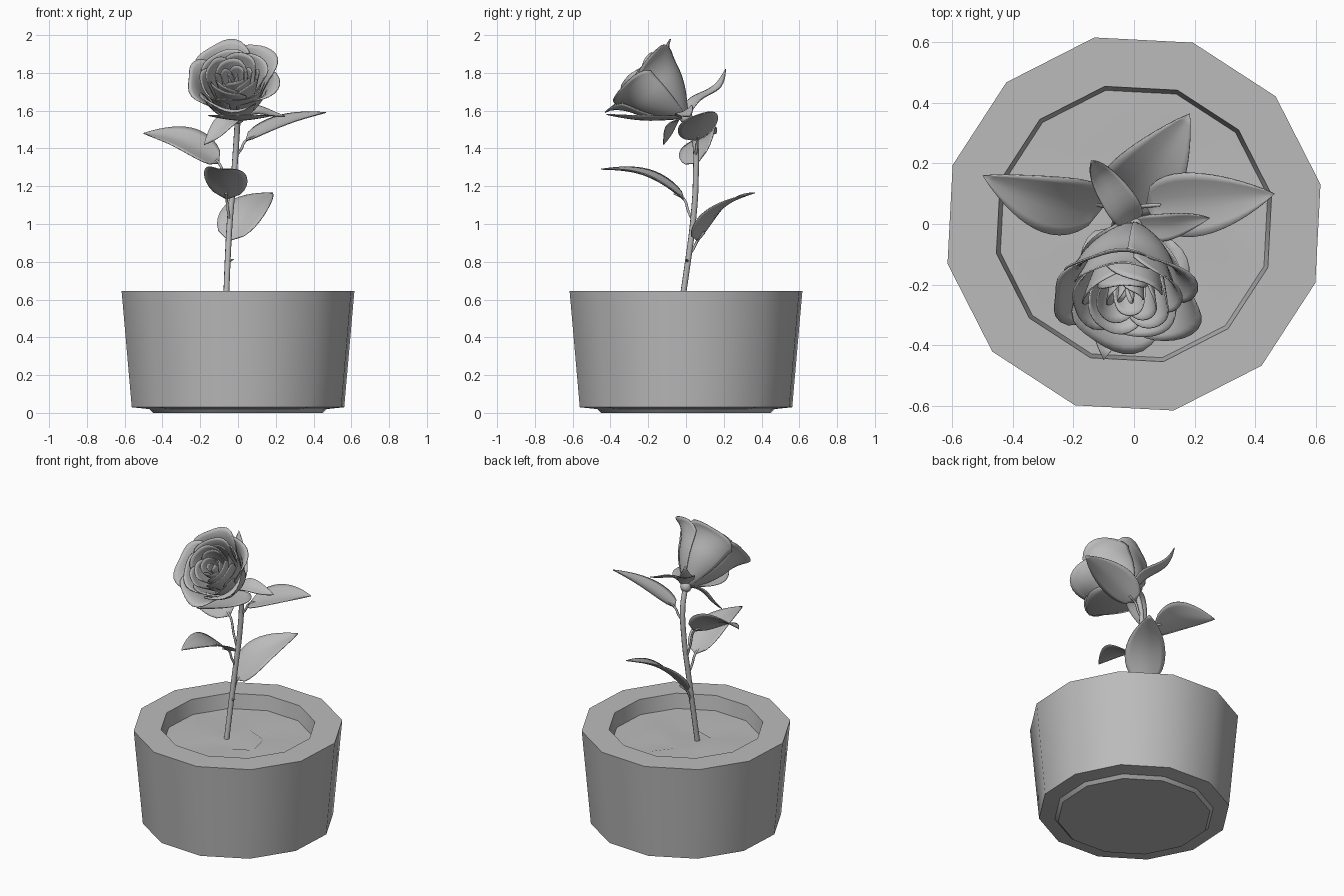
import bpy, bmesh, math
from mathutils import Vector as V

cube = bpy.data.objects.get("Cube")
if cube:
    bpy.data.objects.remove(cube, do_unlink=True)

grey = bpy.data.materials.new("plain grey")
grey.use_nodes = True
grey.diffuse_color = (0.5, 0.5, 0.5, 1)
grey.node_tree.nodes["Principled BSDF"].inputs["Base Color"].default_value = (0.5, 0.5, 0.5, 1)


def finish(name, bm, angle=40, thickness=0):
    mesh = bpy.data.meshes.new(name)
    bm.to_mesh(mesh)
    bm.free()
    mesh.materials.append(grey)
    ob = bpy.data.objects.new(name, mesh)
    bpy.context.collection.objects.link(ob)
    bpy.ops.object.select_all(action='DESELECT')
    ob.select_set(True)
    bpy.context.view_layer.objects.active = ob
    bpy.ops.object.shade_smooth_by_angle(angle=math.radians(angle))
    if thickness:
        mod = ob.modifiers.new("thickness", 'SOLIDIFY')
        mod.thickness = thickness
        mod.offset = 0
    return ob


def sheet(name, point, nu, nv, thickness=0.005):
    """Curved surface: point(u, t) with u in -1..1 and t in 0..1."""
    bm = bmesh.new()
    rows = [[bm.verts.new(point(2 * i / nu - 1, j / nv)) for i in range(nu + 1)]
            for j in range(nv + 1)]
    for a, b in zip(rows, rows[1:]):
        for i in range(nu):
            bm.faces.new((a[i], a[i + 1], b[i + 1], b[i]))
    bmesh.ops.remove_doubles(bm, verts=bm.verts, dist=0.0005)
    return finish(name, bm, 60, thickness)


def tube(name, points, radius):
    """Smooth round stalk through the points."""
    curve = bpy.data.curves.new(name, 'CURVE')
    curve.dimensions = '3D'
    curve.bevel_depth = radius
    curve.bevel_resolution = 2
    curve.use_fill_caps = True
    spline = curve.splines.new('BEZIER')
    spline.bezier_points.add(len(points) - 1)
    for bp, p in zip(spline.bezier_points, points):
        bp.co = p
        bp.handle_left_type = bp.handle_right_type = 'AUTO'
    curve.materials.append(grey)
    ob = bpy.data.objects.new(name, curve)
    bpy.context.collection.objects.link(ob)
    return ob


# Twelve-sided pot: one lathed profile, closed below and by the soil
SIDES, TURN = 12, math.radians(12)
profile = [(0.46, 0), (0.48, 0.02), (0.575, 0.03), (0.63, 0.645), (0.465, 0.645), (0.45, 0.54)]
bm = bmesh.new()
rings = []
for r, z in profile:
    rings.append([bm.verts.new((r * math.cos(TURN + k * math.tau / SIDES),
                                r * math.sin(TURN + k * math.tau / SIDES), z)) for k in range(SIDES)])
for a, b in zip(rings, rings[1:]):
    for k in range(SIDES):
        n = (k + 1) % SIDES
        bm.faces.new((a[k], a[n], b[n], b[k]))
bm.faces.new(rings[0][::-1])
finish("pot", bm, 35)

# Gently uneven soil
bm = bmesh.new()
soil = []
for r in (0.453, 0.3, 0.15):
    soil.append([bm.verts.new((r * math.cos(TURN + k * math.tau / SIDES),
                               r * math.sin(TURN + k * math.tau / SIDES),
                               0.55 + (0.012 * math.sin(k * 2 + r * 9) if r < 0.4 else 0)))
                 for k in range(SIDES)])
for a, b in zip(soil, soil[1:]):
    for k in range(SIDES):
        n = (k + 1) % SIDES
        bm.faces.new((a[k], a[n], b[n], b[k]))
bm.faces.new(soil[-1])
finish("soil", bm, 60)

# Stem and thorns
tube("stem", [(-0.065, -0.03, 0.53), (-0.055, 0.01, 0.8), (-0.043, 0.038, 1.02),
              (-0.022, 0.052, 1.25), (-0.008, 0.045, 1.45), (0, 0, 1.58)], 0.016)
for i, (base, tip) in enumerate([((-0.055, 0.01, 0.8), (-0.02, 0.0, 0.815)),
                                 ((-0.012, 0.05, 1.38), (0.02, 0.05, 1.395))]):
    base, tip = V(base), V(tip)
    bm = bmesh.new()
    bmesh.ops.create_cone(bm, cap_ends=True, segments=8, radius1=0.011, radius2=0.001,
                          depth=(tip - base).length)
    ob = finish(f"thorn_{i + 1}", bm)
    ob.location = (base + tip) / 2
    ob.rotation_euler = (tip - base).to_track_quat('Z', 'Y').to_euler()


def leaf(name, base, tip, half_width, arch=0.05, up=(0, 0, 1), fold=0.2, curl=0.0):
    """Pointed leaf, arched along its length and folded at the midrib."""
    base, tip, up = V(base), V(tip), V(up)
    along = (tip - base).normalized()
    side = along.cross(up).normalized()
    normal = side.cross(along)

    def point(u, t):
        w = half_width * 2.55 * math.sqrt(t) * (1 - t) ** 0.95
        lift = arch * math.sin(math.pi * t) + curl * math.sin(math.tau * t)
        return base.lerp(tip, t) + side * (u * w) + normal * (lift + fold * w * abs(u) ** 1.5)
    return sheet(name, point, 8, 14)


# Four leaves, each on a thin stalk: stem joint, blade base, tip, half width, arch, up
leaves = {
    "left": ((-0.012, 0.05, 1.36), (0.04, 0.06, 1.44), (0.465, 0.1, 1.59), 0.11, 0.02, (0, -0.25, 1)),
    "right": ((-0.035, 0.045, 1.12), (-0.1, 0.06, 1.32), (-0.5, 0.16, 1.48), 0.115, 0.05, (0, -0.6, 1)),
    "front": ((-0.045, 0.035, 1.02), (-0.06, -0.01, 1.13), (-0.1, -0.45, 1.29), 0.115, 0.05, (0.1, 0, 1)),
    "back": ((-0.055, 0.01, 0.83), (-0.05, 0.06, 0.91), (0.185, 0.365, 1.165), 0.125, 0.05, (0.1, -0.2, 1)),
}
for side_name, (joint, base, tip, w, arch, up) in leaves.items():
    leaf(f"{side_name}_leaf", base, tip, w, arch, up)
    joint, base, tip = V(joint), V(base), V(tip)
    tube(f"{side_name}_leaf_stalk", [joint, joint.lerp(base, 0.5) + V((0, 0, -0.008)), base,
                                     base.lerp(tip, 0.12) + V((0, 0, arch * 0.3))], 0.007)

# Flower frame: leaning forwards from the top of the stem
origin = V((0, 0.0, 1.565))
axis = V((-0.03, -0.27, 0.24)).normalized()
turn = axis.to_track_quat('Z', 'Y')


def petal(name, angle, spread, radius, height, flare):
    """Cupped petal around the flower axis with a rounded, rolled lip."""
    def point(u, t):
        s = t * (1 - 0.2 * abs(u) ** 3)
        r = radius * math.sin(min(s, 0.9) * math.pi * 0.57) ** 0.8 * (1 + 0.07 * u)
        lip = max(0, (s - 0.6) / 0.4)
        r += flare * lip ** 2 * (1 + 0.25 * math.cos(u * 4 + angle))
        a = angle + u * spread
        h = height * (s - 0.07 * lip ** 4 * (flare > 0.03))
        return origin + turn @ V((r * math.cos(a), r * math.sin(a), h))
    return sheet(name, point, 14, 14)


# Petal layers, inside out: radius, count, height, flare, half spread
layers = [(0.025, 2, 0.34, 0.0, 1.8), (0.055, 3, 0.35, 0.008, 1.3), (0.085, 3, 0.36, 0.015, 1.3),
          (0.12, 4, 0.365, 0.02, 1.05), (0.15, 4, 0.365, 0.035, 1.05), (0.18, 5, 0.365, 0.07, 0.9)]
for n, (radius, count, height, flare, spread) in enumerate(layers):
    for k in range(count):
        petal(f"petal_{n + 1}_{k + 1}", k * math.tau / count + n * 0.9, spread, radius, height, flare)

# Drooping lower petal
leaf("lower_petal", (0.02, -0.02, 1.56), (0.0, -0.42, 1.58), 0.17, -0.02, (0, 0, 1), 0.15)

# Swollen flower base and sepals
bm = bmesh.new()
bmesh.ops.create_uvsphere(bm, u_segments=12, v_segments=8, radius=0.035)
finish("flower_base", bm, 60).location = origin
leaf("left_sepal", origin, (0.25, 0.02, 1.57), 0.05, 0.03, (0, -0.5, 1), 0.2, 0.01)
leaf("right_sepal", origin, (-0.18, -0.12, 1.42), 0.06, 0.02, (0, -0.6, 1), 0.2, 0.01)
leaf("back_sepal", origin, (-0.14, 0.21, 1.82), 0.055, -0.01, (0.4, -0.5, 1), 0.2, 0.025)
